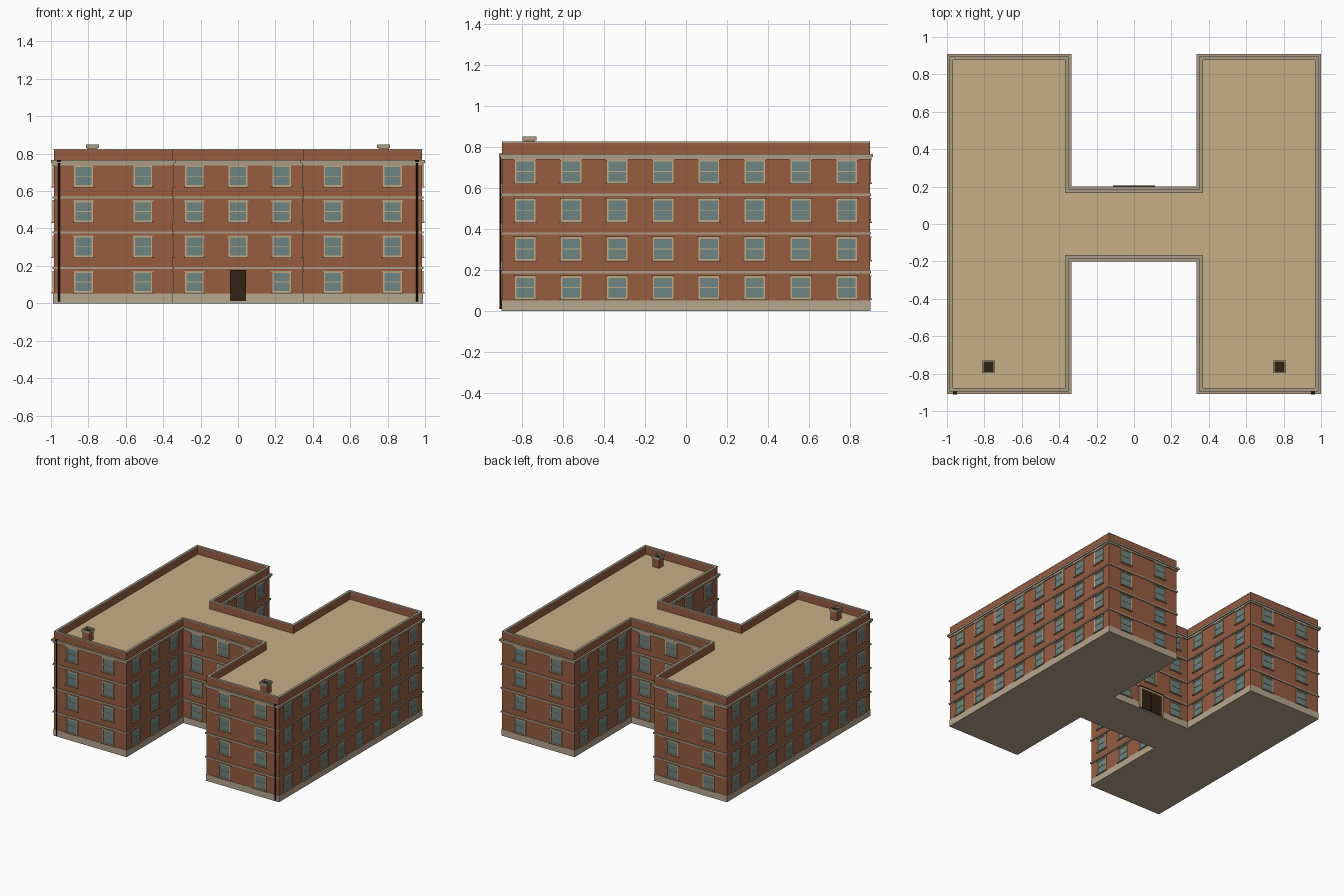
import bpy, bmesh, math
from mathutils import Vector

if "Cube" in bpy.data.objects:
    bpy.data.objects.remove(bpy.data.objects["Cube"])


def mat(name, rgb):
    m = bpy.data.materials.new(name)
    lin = [((c / 255 + 0.055) / 1.055) ** 2.4 for c in rgb]
    m.diffuse_color = (*lin, 1)
    m.use_nodes = True
    m.node_tree.nodes["Principled BSDF"].inputs["Base Color"].default_value = m.diffuse_color
    return m


BRICK = mat("red brick", (152, 92, 64))
BASE = mat("base stone", (182, 166, 142))
TRIM = mat("trim stone", (172, 157, 134))
ROOF = mat("roof tan", (198, 175, 134))
GLASS = mat("window glass", (108, 134, 131))
FRAME = mat("cream frame", (196, 170, 124))
DOOR = mat("dark wood", (48, 34, 18))
IRON = mat("black iron", (26, 22, 18))


def finish(name, bm, material):
    bmesh.ops.recalc_face_normals(bm, faces=bm.faces[:])
    me = bpy.data.meshes.new(name)
    bm.to_mesh(me)
    bm.free()
    me.materials.append(material)
    ob = bpy.data.objects.new(name, me)
    bpy.context.collection.objects.link(ob)
    return ob


# H-shaped plan, counter-clockwise, grown outward by o
def plan(o=0.0):
    X, Y, I, B = 0.985 + o, 0.895 + o, 0.35 - o, 0.185 + o
    right = [(I, -B), (I, -Y), (X, -Y), (X, Y), (I, Y), (I, B)]
    return right + [(-x, -y) for x, y in right]


def ring(name, outer, inner, z0, z1, material):
    bm = bmesh.new()
    loops = [[bm.verts.new((x, y, z)) for x, y in plan(o)]
             for o, z in ((outer, z0), (outer, z1), (inner, z1), (inner, z0))]
    for k in range(4):
        a, b = loops[k], loops[(k + 1) % 4]
        for i in range(12):
            j = (i + 1) % 12
            bm.faces.new((a[i], a[j], b[j], b[i]))
    return finish(name, bm, material)


def prism(name, o, z0, z1, material):
    bm = bmesh.new()
    f = bm.faces.new([bm.verts.new((x, y, z0)) for x, y in plan(o)])
    ext = bmesh.ops.extrude_face_region(bm, geom=[f], use_keep_orig=True)
    vs = [g for g in ext["geom"] if isinstance(g, bmesh.types.BMVert)]
    bmesh.ops.translate(bm, verts=vs, vec=(0, 0, z1 - z0))
    return finish(name, bm, material)


# Box against a wall: c is the wall point, t along it, n outward
def wall_box(bm, c, t, n, u0, u1, d0, d1, z0, z1):
    v = [bm.verts.new(c + t * u + n * d + Vector((0, 0, z)))
         for z in (z0, z1) for u, d in ((u0, d0), (u1, d0), (u1, d1), (u0, d1))]
    for q in ((0, 1, 2, 3), (4, 5, 6, 7), (0, 1, 5, 4), (1, 2, 6, 5), (2, 3, 7, 6), (3, 0, 4, 7)):
        bm.faces.new([v[i] for i in q])


# Building shell
prism("stone_base", 0.003, 0, 0.052, BASE)
ring("brick_walls", 0, -0.017, 0.05, 0.82, BRICK)
prism("roof", -0.016, 0.745, 0.762, ROOF)
ring("parapet_coping", 0.001, -0.018, 0.819, 0.826, TRIM)

# String courses and stepped cornice
FLOOR = 0.1885
for k in (1, 2, 3):
    ring(f"string_course_{k}", 0.007, -0.002, FLOOR * k - 0.005, FLOOR * k + 0.006, TRIM)
ring("cornice_lower", 0.008, -0.002, 0.738, 0.750, TRIM)
ring("cornice_upper", 0.015, -0.002, 0.750, 0.765, TRIM)

# Windows on every wall of the plan
frames, glass, sills = bmesh.new(), bmesh.new(), bmesh.new()
pts = plan()
W, H, B = 0.05, 0.108, 0.007
for i in range(12):
    a, b = Vector((*pts[i], 0)), Vector((*pts[(i + 1) % 12], 0))
    t = (b - a).normalized()
    n = Vector((t.y, -t.x, 0))
    length = (b - a).length
    count = max(2, int(length / 0.223))
    for k in range(count):
        c = a + t * length * (k + 0.5) / count
        for f in range(4):
            if f == 0 and abs(c.x) < 0.01:
                continue  # doors go here
            z = 0.06 + FLOOR * f
            wall_box(glass, c, t, n, -W + 0.002, W - 0.002, -0.003, 0.002, z, z + H)
            for s in (-1, 1):
                u0, u1 = sorted((s * W, s * (W - B)))
                wall_box(frames, c, t, n, u0, u1, -0.003, 0.006, z, z + H)
            for zc, h in ((z + 0.003, 0.003), (z + H / 2, 0.002), (z + H - 0.003, 0.003)):
                wall_box(frames, c, t, n, -W + B, W - B, -0.003, 0.005, zc - h, zc + h)
            wall_box(sills, c, t, n, -0.056, 0.056, -0.003, 0.012, z - 0.007, z)
            wall_box(sills, c, t, n, -0.056, 0.056, -0.003, 0.008, z + H, z + H + 0.006)
finish("window_frames", frames, FRAME)
finish("window_glass", glass, GLASS)
finish("window_sills_and_lintels", sills, TRIM)

# Front door
ex, ey = Vector((1, 0, 0)), Vector((0, 1, 0))
front, back = Vector((0, -0.185, 0)), Vector((0, 0.185, 0))
bm = bmesh.new()
wall_box(bm, front, ex, -ey, -0.043, 0.043, -0.003, 0.009, 0.013, 0.178)
finish("front_door", bm, DOOR)

# Wide back entrance with frame, double leaf and header
bm = bmesh.new()
for u0, u1 in ((-0.11, -0.095), (0.095, 0.11)):
    wall_box(bm, back, ex, ey, u0, u1, -0.003, 0.016, 0.005, 0.178)
wall_box(bm, back, ex, ey, -0.095, 0.095, -0.003, 0.016, 0.163, 0.178)
finish("back_door_frame", bm, FRAME)
bm = bmesh.new()
for u0, u1 in ((-0.095, -0.002), (0.002, 0.095)):
    wall_box(bm, back, ex, ey, u0, u1, -0.003, 0.010, 0.008, 0.163)
wall_box(bm, back, ex, ey, -0.112, 0.112, -0.003, 0.020, 0.178, 0.184)
finish("back_door", bm, DOOR)

# Chimneys and front drainpipes, mirrored left and right
for side, s in (("left", -1), ("right", 1)):
    c = Vector((0.778 * s, -0.763, 0))
    bm = bmesh.new()
    wall_box(bm, c, ex, ey, -0.028, 0.028, -0.028, 0.028, 0.755, 0.832)
    finish(f"chimney_{side}", bm, BRICK)
    bm = bmesh.new()
    for r0, r1, q0, q1 in ((-0.034, 0.034, -0.034, -0.025), (-0.034, 0.034, 0.025, 0.034),
                           (-0.034, -0.025, -0.025, 0.025), (0.025, 0.034, -0.025, 0.025)):
        wall_box(bm, c, ex, ey, r0, r1, q0, q1, 0.83, 0.849)
    finish(f"chimney_cap_{side}", bm, TRIM)
    bm = bmesh.new()
    wall_box(bm, c, ex, ey, -0.026, 0.026, -0.026, 0.026, 0.828, 0.835)
    finish(f"chimney_flue_{side}", bm, DOOR)

    bpy.ops.mesh.primitive_cylinder_add(vertices=10, radius=0.0055, depth=0.75,
                                        location=(0.957 * s, -0.903, 0.385))
    pipe = bpy.context.object
    pipe.name = f"drainpipe_{side}"
    pipe.data.materials.append(IRON)
    bpy.ops.object.shade_smooth_by_angle()
    bm = bmesh.new()
    wall_box(bm, Vector((0.957 * s, -0.895, 0)), ex, -ey, -0.01, 0.01, 0, 0.016, 0.755, 0.767)
    finish(f"drainpipe_head_{side}", bm, IRON)
